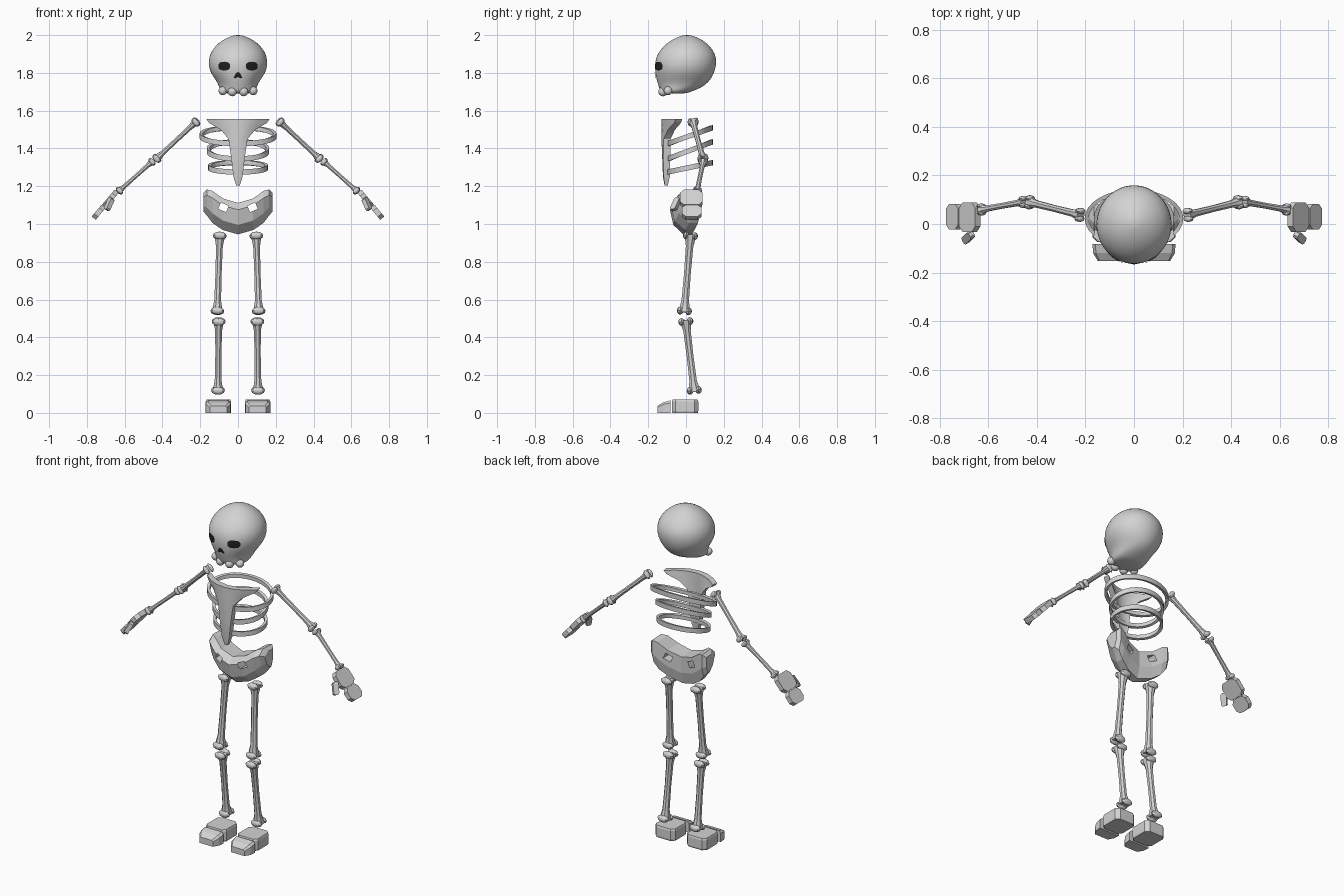
import bpy, bmesh, math
from mathutils import Vector, Matrix
from mathutils.bvhtree import BVHTree

cube = bpy.data.objects.get("Cube")
if cube:
    bpy.data.objects.remove(cube, do_unlink=True)


def material(name, value):
    mat = bpy.data.materials.new(name)
    mat.use_nodes = True
    color = (value, value, value, 1)
    mat.diffuse_color = color
    mat.node_tree.nodes["Principled BSDF"].inputs["Base Color"].default_value = color
    return mat


BONE = material("bone grey", 0.65)
DARK = material("socket black", 0.015)
SIDES = (("left", 1), ("right", -1))


def finish(name, bm, mat=BONE, smooth=None):
    bmesh.ops.recalc_face_normals(bm, faces=bm.faces)
    mesh = bpy.data.meshes.new(name)
    bm.to_mesh(mesh)
    bm.free()
    mesh.materials.append(mat)
    ob = bpy.data.objects.new(name, mesh)
    bpy.context.collection.objects.link(ob)
    if smooth:
        bpy.ops.object.select_all(action="DESELECT")
        ob.select_set(True)
        bpy.context.view_layer.objects.active = ob
        bpy.ops.object.shade_smooth_by_angle(angle=math.radians(smooth))
    return ob


def add_loft(bm, rings, closed=False):
    """Skin a series of equal rings; cap the ends unless the series closes."""
    rows = [[bm.verts.new(p) for p in ring] for ring in rings]
    n = len(rows[0])
    pairs = list(zip(rows, rows[1:]))
    if closed:
        pairs.append((rows[-1], rows[0]))
    for a, b in pairs:
        for i in range(n):
            j = (i + 1) % n
            bm.faces.new((a[i], a[j], b[j], b[i]))
    if not closed:
        bm.faces.new(rows[0])
        bm.faces.new(rows[-1])


def loft(name, rings, closed=False, smooth=None):
    bm = bmesh.new()
    add_loft(bm, rings, closed)
    return finish(name, bm, smooth=smooth)


def octagon(hu, hv, cut):
    """Rectangle with its corners cut off."""
    quarter = [(hu, hv - cut), (hu - cut, hv)]
    pts = quarter + [(-u, v) for u, v in reversed(quarter)]
    return pts + [(-u, -v) for u, v in pts]


def plate(name, center, along, across, hu, hv, thick, cut):
    c, u, v = Vector(center), Vector(along).normalized(), Vector(across).normalized()
    w = u.cross(v).normalized()
    outline = octagon(hu, hv, cut)
    return loft(name, [[c + u * a + v * b + w * h for a, b in outline]
                       for h in (-thick, thick)])


def bone(name, start, end, r):
    """Shaft with flared ends and a pair of knuckles at each end."""
    p, q = Vector(start), Vector(end)
    d = (q - p).normalized()
    side = Vector((0, 1, 0))
    side = (side - d * side.dot(d)).normalized()
    wide = d.cross(side)
    bm = bmesh.new()
    profile = [(0.03, 1.6), (0.08, 1.4), (0.17, 1.0), (0.5, 0.9)]
    profile += [(1 - t, s) for t, s in reversed(profile[:-1])]
    rings = []
    for t, s in profile:
        ring = []
        for k in range(8):
            a = math.tau * (k + 0.5) / 8
            ring.append(p.lerp(q, t) + (wide * math.cos(a) + side * math.sin(a) * 1.1) * r * s)
        rings.append(ring)
    add_loft(bm, rings)
    for base, inward in ((p, d), (q, -d)):
        for s in (-1, 1):
            rot = Matrix((wide, side, d)).transposed().to_4x4()
            loc = Matrix.Translation(base + inward * r * 1.0 + side * s * r * 1.15)
            scale = Matrix.Diagonal((r * 1.85, r * 0.9, r * 1.05, 1))
            bmesh.ops.create_uvsphere(bm, u_segments=8, v_segments=6, radius=1,
                                      matrix=loc @ rot @ scale)
    return finish(name, bm, smooth=30)


# Skull: stacked rounded rings (height, half width, front, back)
skull_rows = [(1.69, .07, -.12, .0), (1.70, .094, -.135, .025), (1.72, .099, -.142, .08),
              (1.75, .109, -.152, .12), (1.785, .136, -.161, .143), (1.82, .153, -.165, .156),
              (1.86, .157, -.165, .162), (1.90, .149, -.152, .156), (1.94, .124, -.122, .13),
              (1.975, .082, -.078, .088), (1.995, .036, -.03, .042), (2.0, .012, -.006, .018)]
rings = []
for z, w, f, b in skull_rows:
    rings.append([(w * math.cos(a), (f + b) / 2 + (b - f) / 2 * math.sin(a), z)
                  for a in (math.tau * k / 32 for k in range(32))])
skull = loft("skull", rings, smooth=80)
skull.modifiers.new("round", "SUBSURF").levels = 1
skull.modifiers["round"].render_levels = 1

# Upper teeth lobes under the face
bm = bmesh.new()
for s in (-1, 1):
    for x, y, z, r in ((.03, -.122, 1.70, .024), (.08, -.095, 1.705, .023)):
        bmesh.ops.create_uvsphere(bm, u_segments=16, v_segments=10, radius=r,
                                  matrix=Matrix.Translation((s * x, y, z)))
finish("upper_teeth", bm, smooth=80)

# Dark sockets wrapped onto the face
bpy.context.view_layer.update()
face_tree = BVHTree.FromObject(skull, bpy.context.evaluated_depsgraph_get())


def socket(name, cx, cz, outline):
    bm = bmesh.new()

    def on_face(x, z):
        hit = face_tree.ray_cast(Vector((x, -1, z)), Vector((0, 1, 0)))[0]
        return bm.verts.new((x, (hit.y if hit else -.15) - .004, z))

    rows = [[on_face(cx + x * k, cz + z * k) for x, z in outline] for k in (1, .7, .35)]
    n = len(outline)
    for a, b in zip(rows, rows[1:]):
        for i in range(n):
            j = (i + 1) % n
            bm.faces.new((a[i], a[j], b[j], b[i]))
    bm.faces.new(rows[-1])
    finish(name, bm, DARK)


eye = []
for k in range(16):
    c, s = math.cos(math.tau * k / 16), math.sin(math.tau * k / 16)
    eye.append((.031 * math.copysign(abs(c) ** .75, c), .023 * math.copysign(abs(s) ** .75, s)))
for side, s in SIDES:
    socket(side + "_eye_socket", s * .073, 1.836, eye)
socket("nose_socket", 0, 1.786, [(0, .02), (.013, .01), (.023, -.012), (.012, -.015),
                                 (0, -.007), (-.012, -.015), (-.023, -.012), (-.013, .01)])

# Breastbone: swept-back collar narrowing to a point
rings = []
for z, w, front, thick, sweep in ((1.555, .167, -.13, .035, .075), (1.535, .153, -.13, .035, .068),
                                  (1.50, .093, -.13, .037, .035), (1.45, .05, -.13, .036, .012),
                                  (1.35, .036, -.126, .038, .005), (1.25, .024, -.122, .032, .004),
                                  (1.205, .01, -.114, .016, .002)):
    steps = [k / 3 for k in range(-3, 4)]
    curve = [(w * t, front + sweep * t * t) for t in steps]
    rings.append([(x, y, z) for x, y in curve]
                 + [(x * .97, y + thick, z) for x, y in reversed(curve)])
loft("breastbone", rings, smooth=25)

# Ribs: three flat hoops, higher at the back
for name, half, z_front, z_back in (("upper_ribs", .195, 1.425, 1.51),
                                    ("middle_ribs", .157, 1.345, 1.435),
                                    ("lower_ribs", .15, 1.275, 1.325)):
    rings = []
    for k in range(32):
        a = math.tau * k / 32
        c, s = math.cos(a), math.sin(a)
        z = z_front + (z_back - z_front) * (s + 1) / 2
        rings.append([((half + o) * c, .022 + (.113 + o) * s, z + h)
                      for o, h in ((-.008, -.011), (.008, -.014), (.008, .014), (-.008, .011))])
    loft(name, rings, closed=True, smooth=30)

# Pelvis: thick crescent (x, top, bottom, front, back) with two windows
half_rows = [(0, 1.112, .945, -.085, .045), (.08, 1.135, .968, -.078, .06),
             (.135, 1.175, 1.005, -.055, .078), (.165, 1.183, 1.045, -.035, .086),
             (.183, 1.165, 1.065, -.01, .07)]
rows = [(-r[0],) + r[1:] for r in reversed(half_rows[1:])] + half_rows
rings = []
for x, top, bot, f, b in rows:
    h, m = top - bot, (f + b) / 2
    rings.append([(x, f + .035, top), (x, b, top - .004), (x, b, bot + h * .4), (x, b - .015, bot),
                  (x, m + .005, bot), (x, f + .018, bot + h * .3), (x, f, top - h * .22)])
pelvis = loft("pelvis", rings)
bm = bmesh.new()
for s in (-1, 1):
    place = Matrix.Translation((s * .077, 0, 1.088)) @ Matrix.Rotation(-s * .4, 4, "Y")
    bmesh.ops.create_cube(bm, size=1, matrix=place @ Matrix.Diagonal((.045, .5, .036, 1)))
cutter = finish("pelvis_window_cutter", bm)
cutter.hide_render = True
cut = pelvis.modifiers.new("windows", "BOOLEAN")
cut.operation, cut.object, cut.solver = "DIFFERENCE", cutter, "EXACT"
bpy.context.view_layer.update()
carved = bpy.data.meshes.new_from_object(pelvis.evaluated_get(bpy.context.evaluated_depsgraph_get()))
pelvis.modifiers.clear()
pelvis.data = carved
bpy.data.objects.remove(cutter, do_unlink=True)

# Limbs, hands and feet
for side, s in SIDES:
    bone(side + "_upper_arm", (s * .212, .035, 1.55), (s * .44, .092, 1.338), .0145)
    bone(side + "_forearm", (s * .447, .092, 1.337), (s * .637, .058, 1.168), .0125)
    bone(side + "_thigh", (s * .096, .025, .957), (s * .11, -.01, .52), .0195)
    bone(side + "_shin", (s * .102, -.003, .503), (s * .106, .046, .1), .0195)

    down = (s * .64, 0, -.77)
    plate(side + "_palm", (s * .676, .028, 1.133), down, (0, 1, 0), .052, .06, .014, .022)
    plate(side + "_fingers", (s * .738, .03, 1.062), down, (0, 1, 0), .04, .052, .014, .02)
    plate(side + "_thumb", (s * .682, -.055, 1.105), (s * .35, -.35, -.8), (s * .5, .8, 0),
          .036, .016, .012, .008)

    fx = s * .104
    outline = octagon(.067, .07, .02)
    loft(side + "_heel", [[(fx + x * k, -.005 + y * k, z) for x, y in outline]
                          for k, z in ((.96, 0), (1, .01), (1, .06), (.95, .07))])
    toe = []
    for y, w, h in ((-.083, .067, .066), (-.12, .064, .056), (-.152, .045, .036)):
        toe.append([(fx + w, y, 0), (fx + w, y, h * .8), (fx + w * .82, y, h),
                    (fx - w * .82, y, h), (fx - w, y, h * .8), (fx - w, y, 0)])
    loft(side + "_toes", toe)
